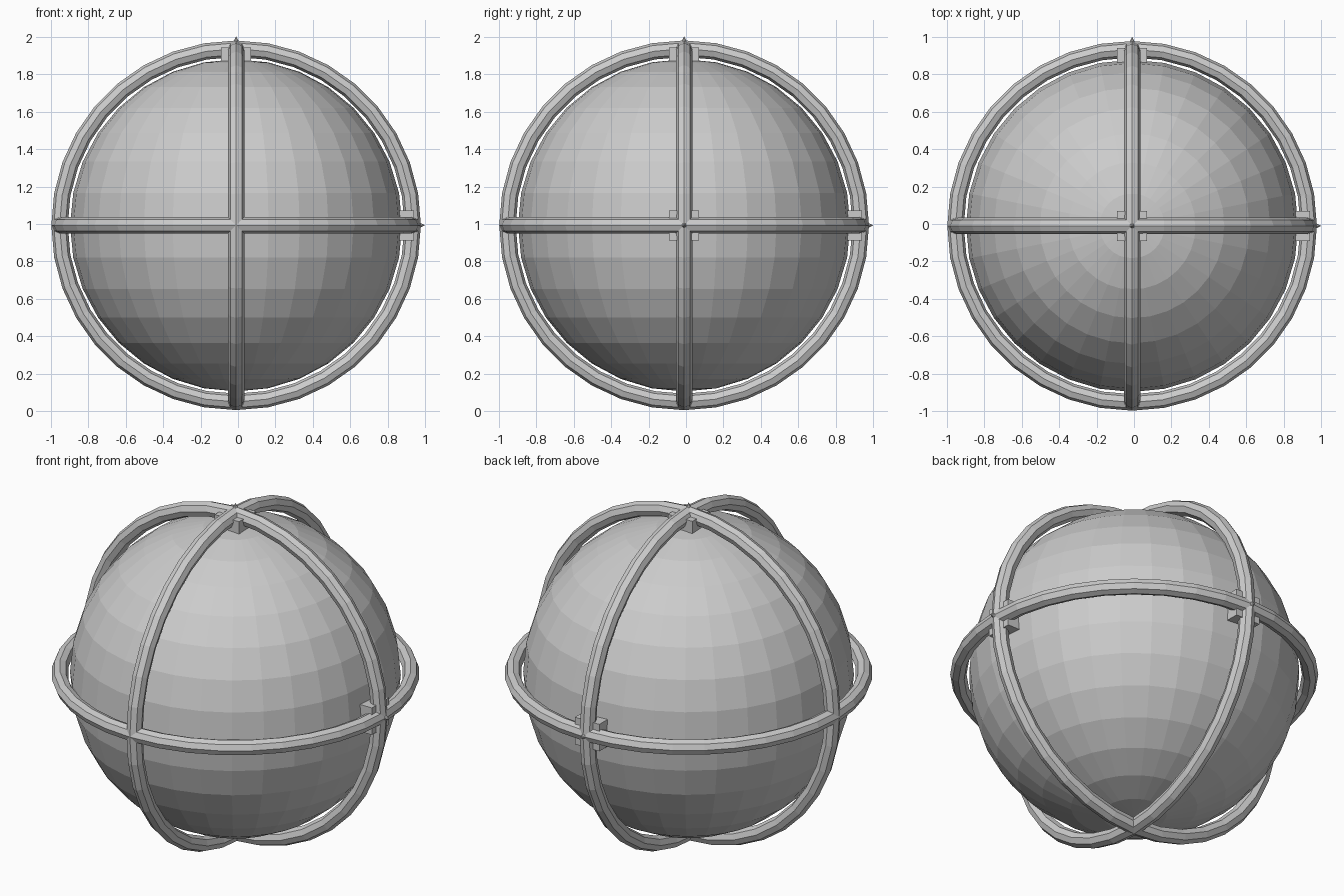
import bpy, math
from mathutils import Vector

if "Cube" in bpy.data.objects:
    bpy.data.objects.remove(bpy.data.objects["Cube"])

C = Vector((-0.01, -0.01, 0.993))
H = math.pi / 2
AXES = {"right": (Vector((1, 0, 0)), (0, H, 0)),
        "back": (Vector((0, 1, 0)), (-H, 0, 0)),
        "top": (Vector((0, 0, 1)), (0, 0, 0))}

# faceted core ball
bpy.ops.mesh.primitive_uv_sphere_add(segments=32, ring_count=16, radius=0.888, location=C)
bpy.context.object.name = "core_ball"

for name, (d, rot) in AXES.items():
    # hoop around this axis
    bpy.ops.mesh.primitive_torus_add(major_segments=36, minor_segments=8, major_radius=0.944,
                                     minor_radius=0.044, location=C, rotation=rot)
    bpy.context.object.name = name + "_axis_hoop"
    # mounting block under the hoop crossing
    bpy.ops.mesh.primitive_cube_add(size=0.16, location=C + d * 0.87)
    bpy.context.object.name = name + "_block"
    # small pointed stud on the crossing
    bpy.ops.mesh.primitive_cone_add(vertices=8, radius1=0.02, radius2=0, depth=0.04,
                                    location=C + d * 0.99, rotation=rot)
    bpy.context.object.name = name + "_stud"
